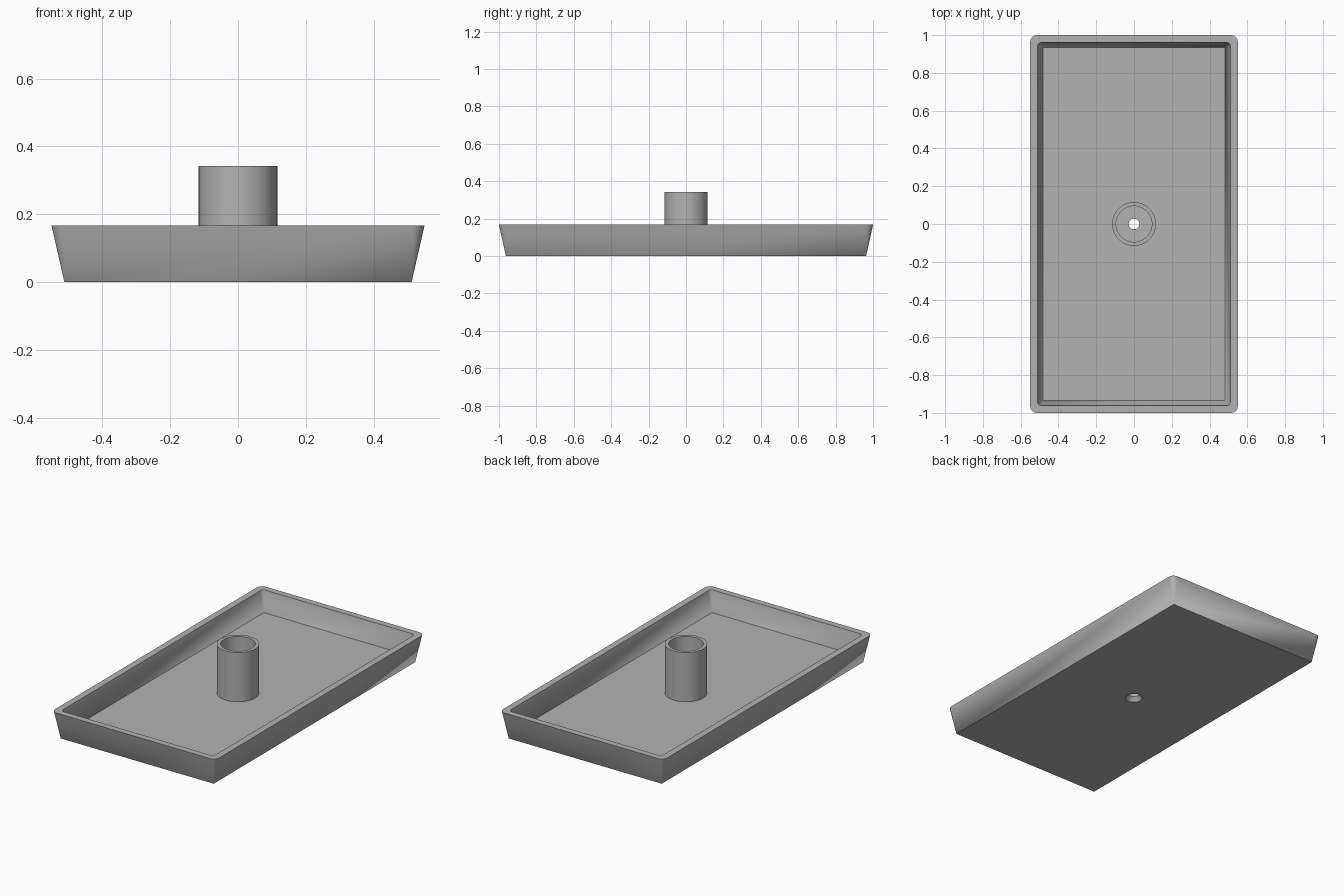
import bpy, bmesh
from math import cos, sin, pi, radians

cube = bpy.data.objects.get("Cube")
if cube:
    bpy.data.objects.remove(cube)

STEPS = 12  # segments per quarter turn

grey = bpy.data.materials.new("plain grey")
grey.use_nodes = True
colour = (0.45, 0.45, 0.45, 1)
grey.diffuse_color = colour
grey.node_tree.nodes["Principled BSDF"].inputs["Base Color"].default_value = colour


def rounded(hx, hy, r, z):
    """Rounded rectangle ring; a full circle when hx = hy = r."""
    ring = []
    for q, (sx, sy) in enumerate([(1, 1), (-1, 1), (-1, -1), (1, -1)]):
        for i in range(STEPS + 1):
            a = (q + i / STEPS) * pi / 2
            ring.append((sx * (hx - r) + r * cos(a), sy * (hy - r) + r * sin(a), z))
    return ring


def circle(r, z):
    return rounded(r, r, r, z)


def build(name, rings):
    """Skin a closed loop of rings into a solid."""
    bm = bmesh.new()
    loops = [[bm.verts.new(p) for p in ring] for ring in rings]
    n = len(loops[0])
    for a, b in zip(loops, loops[1:] + loops[:1]):
        for i in range(n):
            j = (i + 1) % n
            bm.faces.new((a[i], a[j], b[j], b[i]))
    bmesh.ops.remove_doubles(bm, verts=bm.verts, dist=1e-5)
    bmesh.ops.recalc_face_normals(bm, faces=bm.faces)
    mesh = bpy.data.meshes.new(name)
    bm.to_mesh(mesh)
    bm.free()
    mesh.materials.append(grey)
    obj = bpy.data.objects.new(name, mesh)
    bpy.context.collection.objects.link(obj)
    bpy.ops.object.select_all(action="DESELECT")
    obj.select_set(True)
    bpy.context.view_layer.objects.active = obj
    bpy.ops.object.shade_smooth_by_angle(angle=radians(25))
    return obj


FLOOR, RIM, TOP = 0.045, 0.167, 0.342

# Tray with flared walls and a countersunk drain hole
build("tray", [
    rounded(0.512, 0.963, 0, 0),
    rounded(0.55, 1.0, 0.037, RIM),
    rounded(0.51, 0.962, 0.022, RIM),
    rounded(0.481, 0.934, 0, FLOOR),
    circle(0.028, FLOOR),
    circle(0.028, 0.025),
    circle(0.048, 0),
])

# Upright open tube around the hole
build("centre_tube", [
    circle(0.116, FLOOR - 0.01),
    circle(0.116, TOP),
    circle(0.095, TOP),
    circle(0.095, FLOOR - 0.01),
])
